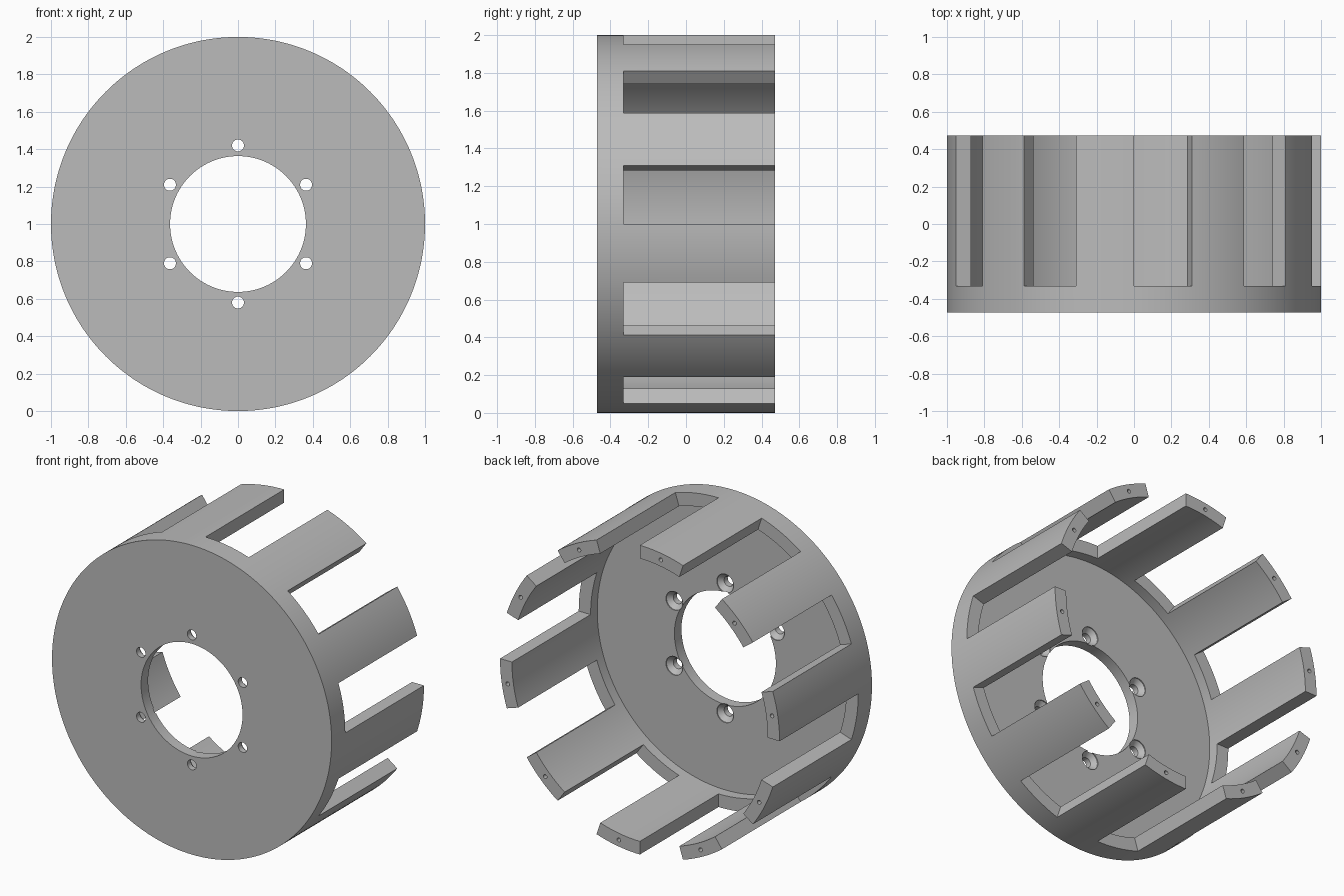
import bpy, bmesh
from math import sin, cos, pi, radians, atan2, degrees

cube = bpy.data.objects.get("Cube")
if cube:
    bpy.data.objects.remove(cube, do_unlink=True)

FRONT, FLOOR, RIM, BACK = -0.472, -0.40, -0.332, 0.472
OUTER, INNER, BORE = 1.0, 0.915, 0.363
SEGMENTS = 200

grey = bpy.data.materials.new("plain grey")
grey.use_nodes = True
colour = (0.5, 0.5, 0.5, 1)
grey.diffuse_color = colour
grey.node_tree.nodes["Principled BSDF"].inputs["Base Color"].default_value = colour


def lathe(bm, profile, steps, cx=0.0, cz=0.0, closed=True):
    """Turn (radius, y) points about an axis along y."""
    rings = []
    for i in range(steps):
        a = 2 * pi * i / steps
        rings.append([bm.verts.new((cx + r * cos(a), y, cz + r * sin(a))) for r, y in profile])
    n = len(profile)
    for i in range(steps):
        a, b = rings[i], rings[(i + 1) % steps]
        for j in range(n if closed else n - 1):
            k = (j + 1) % n
            bm.faces.new((a[j], a[k], b[k], b[j]))
    if not closed:
        bm.faces.new([ring[0] for ring in rings])
        bm.faces.new([ring[-1] for ring in rings])


def make_object(name, bm):
    bmesh.ops.recalc_face_normals(bm, faces=bm.faces)
    mesh = bpy.data.meshes.new(name)
    bm.to_mesh(mesh)
    bm.free()
    mesh.materials.append(grey)
    obj = bpy.data.objects.new(name, mesh)
    bpy.context.collection.objects.link(obj)
    return obj


# Front plate with a shallow rim
bm = bmesh.new()
lathe(bm, [(BORE, FRONT), (OUTER, FRONT), (OUTER, RIM),
           (INNER, RIM), (INNER, FLOOR), (BORE, FLOOR)], SEGMENTS)
bmesh.ops.recalc_face_normals(bm, faces=bm.faces)

# Ten fingers, raised from alternate sectors of the rim
sectors = []
for f in bm.faces:
    c = f.calc_center_median()
    if abs(c.y - RIM) < 0.001 and (degrees(atan2(c.z, c.x)) - 18) % 36 < 18:
        sectors.append(f)
raised = bmesh.ops.extrude_face_region(bm, geom=sectors)
bmesh.ops.delete(bm, geom=[f for f in sectors if f.is_valid], context='FACES_ONLY')
bmesh.ops.translate(bm, vec=(0, BACK - RIM, 0),
                    verts=[v for v in raised["geom"] if isinstance(v, bmesh.types.BMVert)])
drum = make_object("slotted_drum", bm)

# Cutter: countersunk bolt holes and blind holes in the finger ends
bm = bmesh.new()
for i in range(6):
    a = radians(90 + 60 * i)
    lathe(bm, [(0.032, FRONT - 0.05), (0.032, FLOOR - 0.035), (0.06, FLOOR - 0.006),
               (0.06, FLOOR + 0.05)], 32, 0.42 * cos(a), 0.42 * sin(a), closed=False)
for i in range(10):
    a = radians(27 + 36 * i)
    r = (OUTER + INNER) / 2
    lathe(bm, [(0.013, BACK - 0.12), (0.013, BACK + 0.05)], 16,
          r * cos(a), r * sin(a), closed=False)
cutter = make_object("hole_cutter", bm)
cutter.hide_render = True

cut = drum.modifiers.new("holes", 'BOOLEAN')
cut.operation = 'DIFFERENCE'
cut.solver = 'EXACT'
cut.object = cutter

bpy.ops.object.select_all(action='DESELECT')
drum.select_set(True)
bpy.context.view_layer.objects.active = drum
bpy.ops.object.modifier_apply(modifier=cut.name)
bpy.data.objects.remove(cutter, do_unlink=True)
bpy.ops.object.shade_smooth_by_angle(angle=radians(25))
drum.location.z = 1.0
